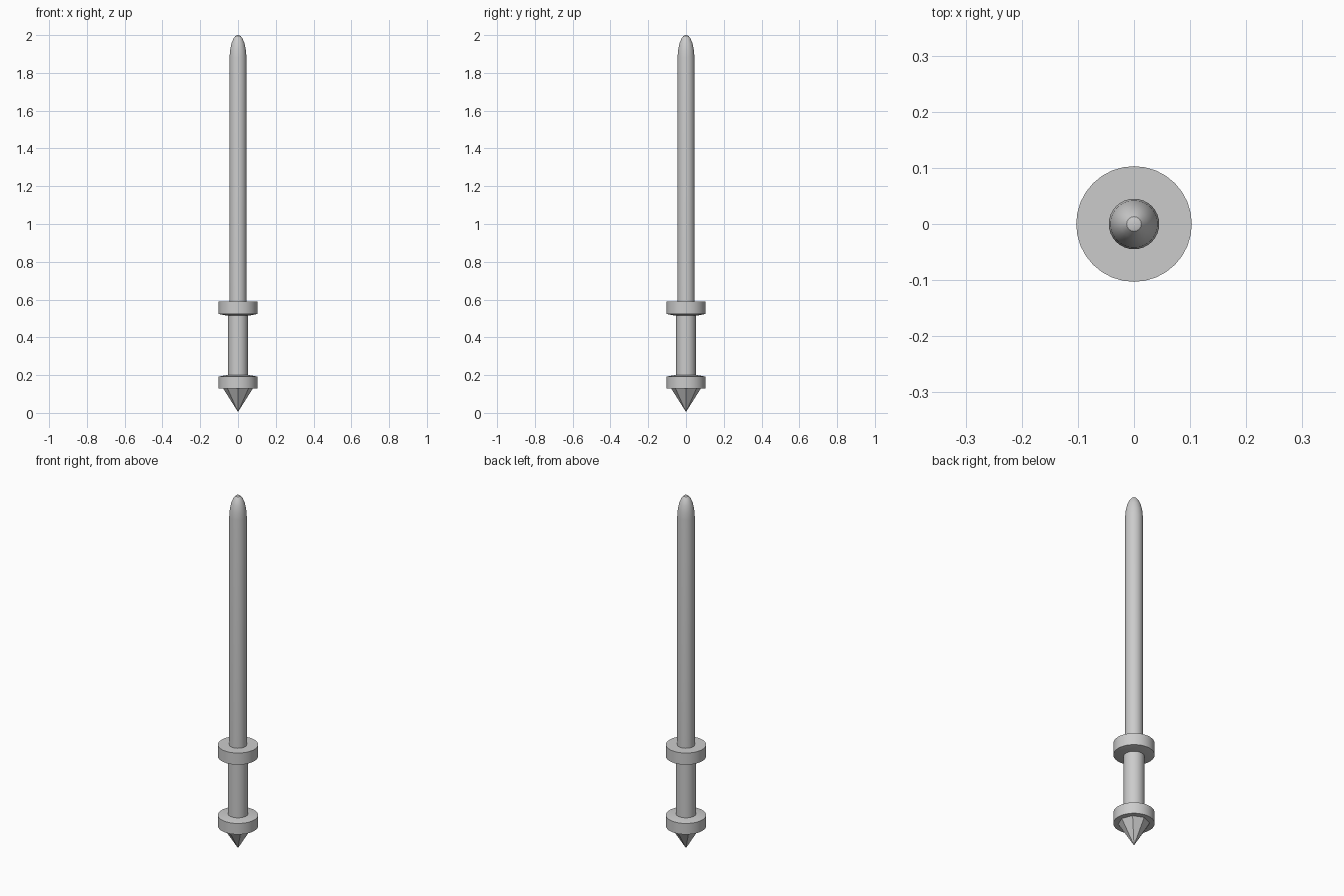
import bpy
import bmesh
from math import cos, sin, tau, radians

if "Cube" in bpy.data.objects:
    bpy.data.objects.remove(bpy.data.objects["Cube"])


def lathe(name, profile, sides=32, smooth=True):
    """Revolve (radius, z) points about the z axis; ends are closed."""
    bm = bmesh.new()
    rings = []
    for r, z in profile:
        if r == 0:
            rings.append([bm.verts.new((0, 0, z))])
        else:
            rings.append([bm.verts.new((r * cos(tau * i / sides), r * sin(tau * i / sides), z))
                          for i in range(sides)])
    for a, b in zip(rings, rings[1:]):
        for i in range(sides):
            j = (i + 1) % sides
            if len(a) == 1:
                bm.faces.new((a[0], b[j], b[i]))
            elif len(b) == 1:
                bm.faces.new((a[i], a[j], b[0]))
            else:
                bm.faces.new((a[i], a[j], b[j], b[i]))
    for ring in (rings[0], rings[-1]):
        if len(ring) > 1:
            bm.faces.new(ring)
    bmesh.ops.recalc_face_normals(bm, faces=bm.faces)
    mesh = bpy.data.meshes.new(name)
    bm.to_mesh(mesh)
    bm.free()
    obj = bpy.data.objects.new(name, mesh)
    bpy.context.collection.objects.link(obj)
    if smooth:
        bpy.ops.object.select_all(action='DESELECT')
        obj.select_set(True)
        bpy.context.view_layer.objects.active = obj
        bpy.ops.object.shade_smooth_by_angle(angle=radians(30))
    return obj


# Faceted spike under the pommel
lathe("pommel_spike", [(0, 0.005), (0.079, 0.13)], sides=8, smooth=False)

# Pommel disc with a slightly raised top
lathe("pommel", [(0.103, 0.13), (0.103, 0.192), (0.06, 0.2)])

# Grip
lathe("grip", [(0.052, 0.19), (0.052, 0.53)])

# Guard disc with a slightly tapered underside
lathe("guard", [(0.06, 0.515), (0.103, 0.524), (0.103, 0.59)])

# Round blade with an ogive tip
lathe("blade", [(0.045, 0.58), (0.045, 1.88), (0.042, 1.92), (0.035, 1.955),
                (0.024, 1.982), (0.013, 1.996), (0, 2.0)])
